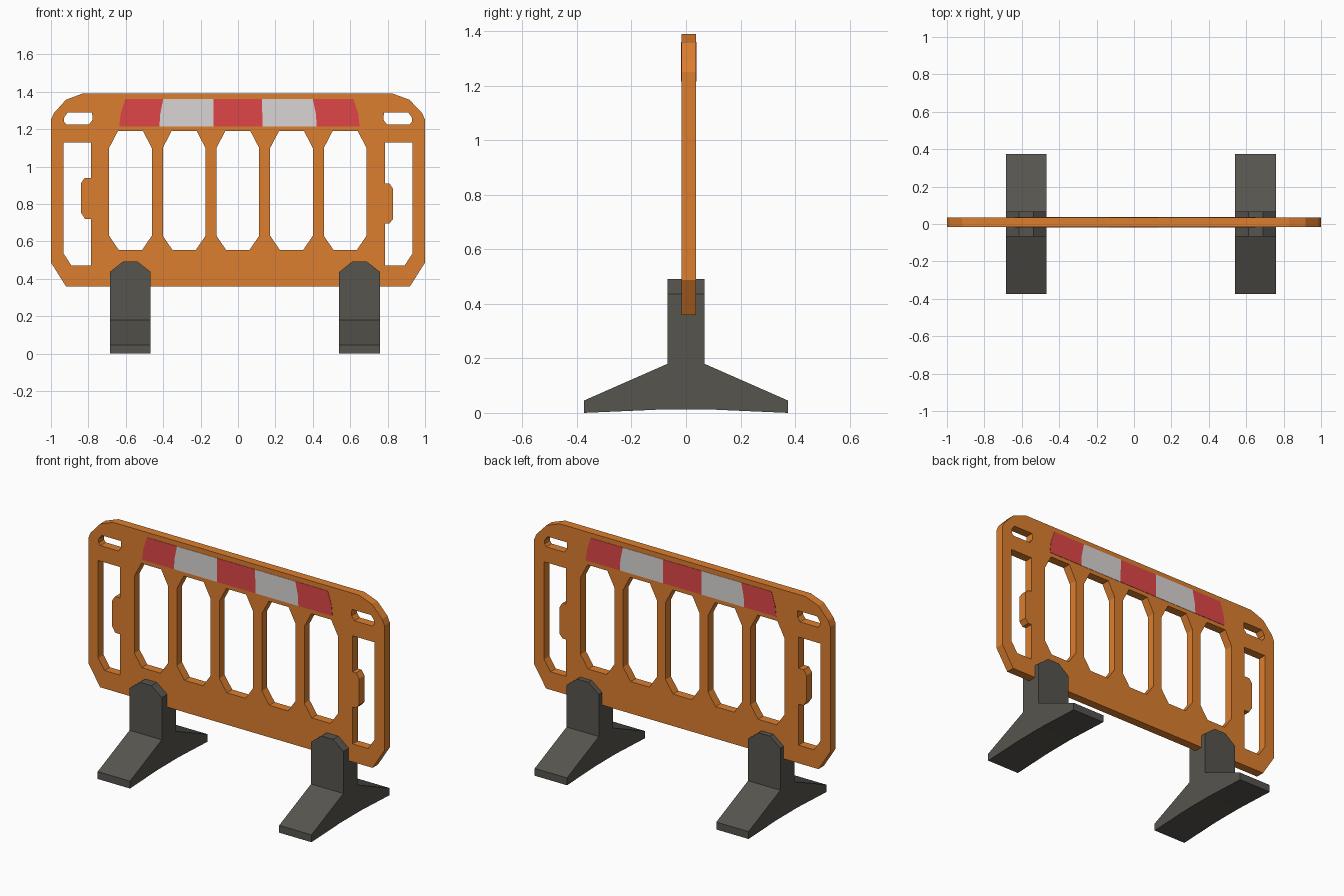
import bpy, bmesh
from mathutils import Vector

if "Cube" in bpy.data.objects:
    bpy.data.objects.remove(bpy.data.objects["Cube"])


def material(name, rgb):
    m = bpy.data.materials.new(name)
    m.diffuse_color = (*rgb, 1)
    m.use_nodes = True
    m.node_tree.nodes["Principled BSDF"].inputs["Base Color"].default_value = m.diffuse_color
    return m


ORANGE = material("orange plastic", (0.72, 0.21, 0.028))
RED = material("reflective red", (0.74, 0.062, 0.065))
WHITE = material("reflective white", (0.70, 0.66, 0.66))
GREY = material("dark grey rubber", (0.095, 0.089, 0.076))


def finish(name, bm, mat):
    bmesh.ops.recalc_face_normals(bm, faces=bm.faces[:])
    for f in bm.faces:
        f.smooth = False
    mesh = bpy.data.meshes.new(name)
    bm.to_mesh(mesh)
    bm.free()
    mesh.materials.clear()
    mesh.materials.append(mat)
    obj = bpy.data.objects.new(name, mesh)
    bpy.context.collection.objects.link(obj)
    return obj


def add_prism(bm, points, offset):
    face = bm.faces.new([bm.verts.new(p) for p in points])
    ret = bmesh.ops.extrude_face_region(bm, geom=[face], use_keep_orig=True)
    verts = [g for g in ret["geom"] if isinstance(g, bmesh.types.BMVert)]
    bmesh.ops.translate(bm, verts=verts, vec=Vector(offset))


# Panel: outline and holes as one filled curve, extruded
Y_FRONT, Y_BACK = -0.016, 0.036
outline = [(-0.92, 0.36), (0.92, 0.36), (1, 0.487), (1, 1.25), (0.985, 1.285), (0.917, 1.357),
           (0.828, 1.39), (-0.832, 1.39), (-0.92, 1.357), (-0.985, 1.285), (-1, 1.25), (-1, 0.487)]
loops = [outline]

# Five tall windows with cut corners
for i in range(5):
    c = -0.575 + 0.287 * i
    half = [(0.063, 0.555), (0.114, 0.63), (0.114, 1.10), (0.067, 1.19)]
    loops.append([(c + x, z) for x, z in half] + [(c - x, z) for x, z in reversed(half)])

# Side openings with latch tabs, and hand slots
for s, tab in ((-1, (0.94, 0.91, 0.755, 0.72, 0.84)), (1, (0.91, 0.88, 0.72, 0.695, 0.83))):
    a, b, c, d, w = tab
    opening = [(0.933, 1.13), (0.933, 0.535), (0.89, 0.47), (0.785, 0.47), (0.785, d),
               (w - 0.022, d), (w, c), (w, b), (w - 0.02, a), (0.785, a), (0.785, 1.13)]
    slot = [(0.78, 1.29), (0.91, 1.29), (0.93, 1.262), (0.93, 1.24), (0.918, 1.225),
            (0.797, 1.225), (0.778, 1.25)]
    loops += [[(s * x, z) for x, z in opening], [(s * x, z) for x, z in slot]]

curve = bpy.data.curves.new("panel_profile", "CURVE")
curve.dimensions = "2D"
curve.fill_mode = "BOTH"
curve.extrude = (Y_BACK - Y_FRONT) / 2
for pts in loops:
    sp = curve.splines.new("POLY")
    sp.points.add(len(pts) - 1)
    for p, (x, z) in zip(sp.points, pts):
        p.co = (x, z, 0, 1)
    sp.use_cyclic_u = True
helper = bpy.data.objects.new("panel_profile", curve)
bpy.context.collection.objects.link(helper)
bpy.context.view_layer.update()
graph = bpy.context.evaluated_depsgraph_get()
flat = bpy.data.meshes.new_from_object(helper.evaluated_get(graph))
bpy.data.objects.remove(helper)
bm = bmesh.new()
bm.from_mesh(flat)
for v in bm.verts:
    x, z, t = v.co
    v.co = (x, (Y_FRONT + Y_BACK) / 2 - t, z)
bmesh.ops.remove_doubles(bm, verts=bm.verts[:], dist=1e-5)
finish("barrier_panel", bm, ORANGE)

# Reflective stripes: thin plates on both faces, edges at z 1.215, 1.28, 1.36
heights = (1.215, 1.28, 1.36)
edges = [(-0.635, -0.628, -0.603), (-0.42, -0.416, -0.40), (-0.13, -0.13, -0.13),
         (0.13, 0.13, 0.127), (0.42, 0.417, 0.40), (0.65, 0.643, 0.618)]
for side, y, depth in (("front", Y_FRONT, -0.002), ("back", Y_BACK, 0.002)):
    for label, mat, start in (("red", RED, 0), ("white", WHITE, 1)):
        bm = bmesh.new()
        for i in range(start, 5, 2):
            left = [(x, y, z) for x, z in zip(edges[i], heights)]
            right = [(x, y, z) for x, z in zip(edges[i + 1], heights)]
            add_prism(bm, left + right[::-1], (0, depth, 0))
        finish(f"{label}_stripes_{side}", bm, mat)

# Feet: splayed base with a chamfer-topped upright holding the panel
W = 0.109
for name, cx in (("left_foot", -0.576), ("right_foot", 0.65)):
    bm = bmesh.new()
    half = [(0.10, 0.012), (0.375, 0), (0.375, 0.045), (0.068, 0.18)]
    base = half + [(-y, z) for y, z in reversed(half)]
    add_prism(bm, [(cx - W, y, z) for y, z in base], (2 * W, 0, 0))
    post = [(-W, 0.18), (W, 0.18), (W, 0.437), (0.039, 0.492), (-0.039, 0.492), (-W, 0.437)]
    add_prism(bm, [(cx + x, -0.068, z) for x, z in post], (0, 0.136, 0))
    # drop the hidden faces where upright meets base
    bmesh.ops.remove_doubles(bm, verts=bm.verts[:], dist=1e-4)
    inner = [f for f in bm.faces if all(abs(v.co.z - 0.18) < 1e-4 for v in f.verts)]
    bmesh.ops.delete(bm, geom=inner, context="FACES_ONLY")
    finish(name, bm, GREY)
